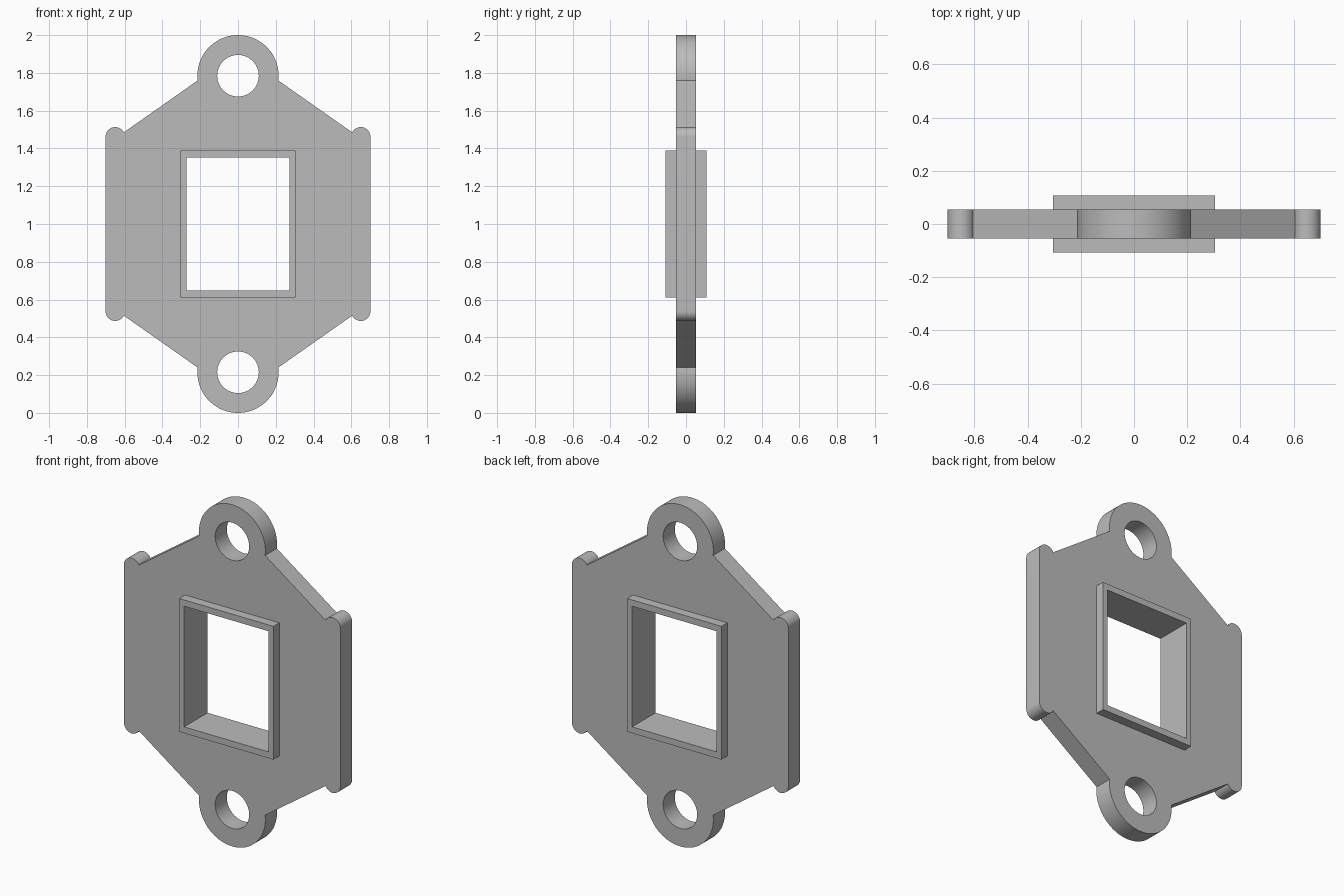
import bpy
import bmesh
from math import cos, sin, radians, pi
from mathutils import Matrix

cube = bpy.data.objects.get("Cube")
if cube:
    bpy.data.objects.remove(cube, do_unlink=True)

grey = bpy.data.materials.new("plain grey")
grey.use_nodes = True
colour = (0.5, 0.5, 0.5, 1)
grey.diffuse_color = colour
grey.node_tree.nodes["Principled BSDF"].inputs["Base Color"].default_value = colour

MID = 1.0          # height of the centre
EYE_Z = 0.785      # eyelet centre above the middle
EYE_R, HOLE_R = 0.215, 0.11


def arc(cx, cz, r, start, end, steps):
    """Points on an arc, angles in degrees."""
    angles = [radians(start + (end - start) * i / steps) for i in range(steps + 1)]
    return [(cx + r * cos(a), cz + r * sin(a)) for a in angles]


def circle(cz, r):
    return arc(0, cz, r, 0, 360, 64)[:-1]


def rectangle(w, h):
    return [(w, h), (-w, h), (-w, -h), (w, -h)]


def extruded(name, loops, half_depth):
    """Extrude nested outlines, standing upright and facing the front."""
    curve = bpy.data.curves.new(name + " outline", 'CURVE')
    curve.dimensions = '2D'
    curve.fill_mode = 'BOTH'
    curve.extrude = half_depth
    for loop in loops:
        spline = curve.splines.new('POLY')
        spline.points.add(len(loop) - 1)
        for point, (x, z) in zip(spline.points, loop):
            point.co = (x, z, 0, 1)
        spline.use_cyclic_u = True
    helper = bpy.data.objects.new(name + " helper", curve)
    bpy.context.collection.objects.link(helper)
    bpy.context.view_layer.update()
    depsgraph = bpy.context.evaluated_depsgraph_get()
    mesh = bpy.data.meshes.new_from_object(helper.evaluated_get(depsgraph))
    bpy.data.objects.remove(helper, do_unlink=True)

    bm = bmesh.new()
    bm.from_mesh(mesh)
    bmesh.ops.remove_doubles(bm, verts=bm.verts, dist=1e-5)
    bmesh.ops.transform(bm, verts=bm.verts,
                        matrix=Matrix.Translation((0, 0, MID)) @ Matrix.Rotation(pi / 2, 4, 'X'))
    bmesh.ops.recalc_face_normals(bm, faces=bm.faces)
    bm.to_mesh(mesh)
    bm.free()

    mesh.name = name
    mesh.materials.clear()
    mesh.materials.append(grey)
    obj = bpy.data.objects.new(name, mesh)
    bpy.context.collection.objects.link(obj)
    bpy.ops.object.select_all(action='DESELECT')
    obj.select_set(True)
    bpy.context.view_layer.objects.active = obj
    bpy.ops.object.shade_smooth_by_angle(angle=radians(30))
    return obj


# Plate outline: one quarter (rounded side lip, slope, eyelet), then mirrored
quarter = arc(0.65, 0.462, 0.051, 0, 153, 20) + arc(0, EYE_Z, EYE_R, -6.7, 90, 28)
top = quarter + [(-x, z) for x, z in reversed(quarter[:-1])]
outline = top + [(x, -z) for x, z in reversed(top)]

# Flat plate with two eyelet holes and a window
extruded("mounting_plate",
         [outline, circle(EYE_Z, HOLE_R), circle(-EYE_Z, HOLE_R), rectangle(0.29, 0.37)],
         0.054)

# Raised rim that lines the window and stands out on both sides
extruded("window_frame", [rectangle(0.305, 0.39), rectangle(0.273, 0.353)], 0.108)
